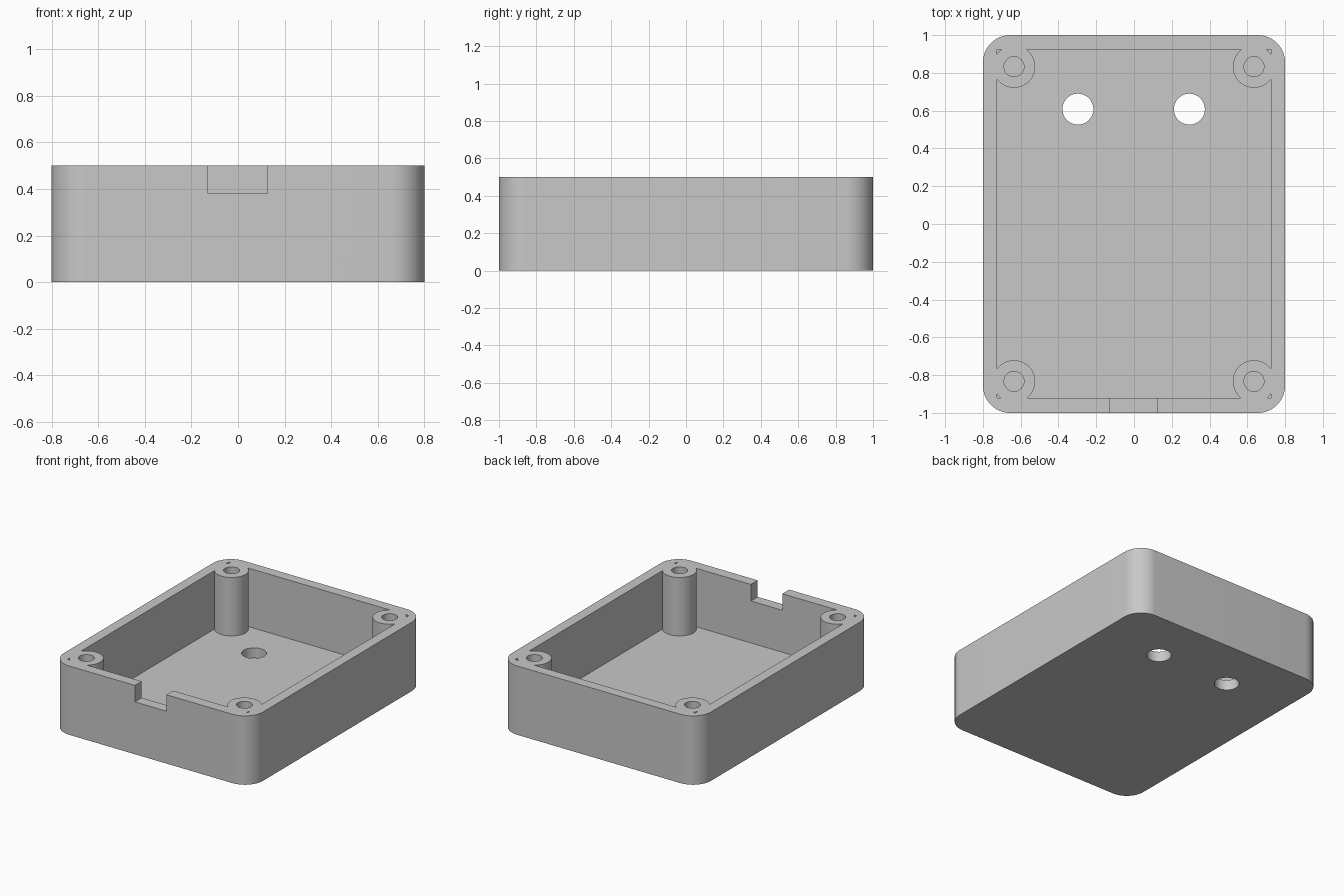
import bpy
import math

cube = bpy.data.objects.get("Cube")
if cube:
    bpy.data.objects.remove(cube, do_unlink=True)

# Plain grey plastic
grey = bpy.data.materials.new("grey_plastic")
grey.use_nodes = True
colour = (0.58, 0.58, 0.58, 1)
grey.diffuse_color = colour
grey.node_tree.nodes["Principled BSDF"].inputs["Base Color"].default_value = colour

HEIGHT, FLOOR = 0.5, 0.075
POST_X, POST_Y = 0.635, 0.833


def prism(name, outline, z0, z1):
    """Extrude a counter-clockwise outline from z0 to z1."""
    n = len(outline)
    verts = [(x, y, z) for z in (z0, z1) for x, y in outline]
    faces = [tuple(reversed(range(n))), tuple(range(n, 2 * n))]
    faces += [(i, (i + 1) % n, n + (i + 1) % n, n + i) for i in range(n)]
    mesh = bpy.data.meshes.new(name)
    mesh.from_pydata(verts, [], faces)
    mesh.materials.append(grey)
    obj = bpy.data.objects.new(name, mesh)
    bpy.context.collection.objects.link(obj)
    return obj


def rectangle(x0, x1, y0, y1):
    return [(x0, y0), (x1, y0), (x1, y1), (x0, y1)]


def circle(cx, cy, r, n=48):
    return [(cx + r * math.cos(math.tau * i / n), cy + r * math.sin(math.tau * i / n))
            for i in range(n)]


def rounded_rectangle(hx, hy, r, n=16):
    points = []
    for k, (sx, sy) in enumerate([(1, 1), (-1, 1), (-1, -1), (1, -1)]):
        for i in range(n + 1):
            a = math.pi / 2 * (k + i / n)
            points.append((sx * (hx - r) + r * math.cos(a), sy * (hy - r) + r * math.sin(a)))
    return points


def cut(target, cutter):
    """Subtract cutter from target, then discard the cutter."""
    cutter.hide_render = True
    mod = target.modifiers.new("cut", 'BOOLEAN')
    mod.operation = 'DIFFERENCE'
    mod.solver = 'EXACT'
    mod.object = cutter
    depsgraph = bpy.context.evaluated_depsgraph_get()
    mesh = bpy.data.meshes.new_from_object(target.evaluated_get(depsgraph))
    target.modifiers.clear()
    target.data = mesh
    bpy.data.objects.remove(cutter, do_unlink=True)


# Rounded enclosure block
case = prism("enclosure_base", rounded_rectangle(0.8, 1.0, 0.145), 0, HEIGHT)

# Interior space, leaving the corner screw posts standing
corners = [(sx * POST_X, sy * POST_Y) for sx in (-1, 1) for sy in (-1, 1)]
cavity = prism("cavity", rectangle(-0.725, 0.725, -0.922, 0.925), FLOOR, HEIGHT + 0.1)
for x, y in corners:
    cut(cavity, prism("post_space", circle(x, y, 0.112), FLOOR - 0.1, HEIGHT + 0.2))
cut(case, cavity)

# Blind screw holes in the posts
for x, y in corners:
    cut(case, prism("screw_hole", circle(x, y, 0.053, 32), FLOOR + 0.005, HEIGHT + 0.1))

# Two round openings through the floor
for x in (-0.297, 0.293):
    cut(case, prism("floor_hole", circle(x, 0.608, 0.082), -0.1, FLOOR + 0.1))

# Cable notch in the front wall
notch = prism("notch", rectangle(-0.128, 0.124, -1.1, -0.85), 0.38, HEIGHT + 0.1)
cut(case, notch)

# Smooth curves with crisp edges
bpy.ops.object.select_all(action='DESELECT')
case.select_set(True)
bpy.context.view_layer.objects.active = case
bpy.ops.object.shade_smooth_by_angle(angle=math.radians(30))
